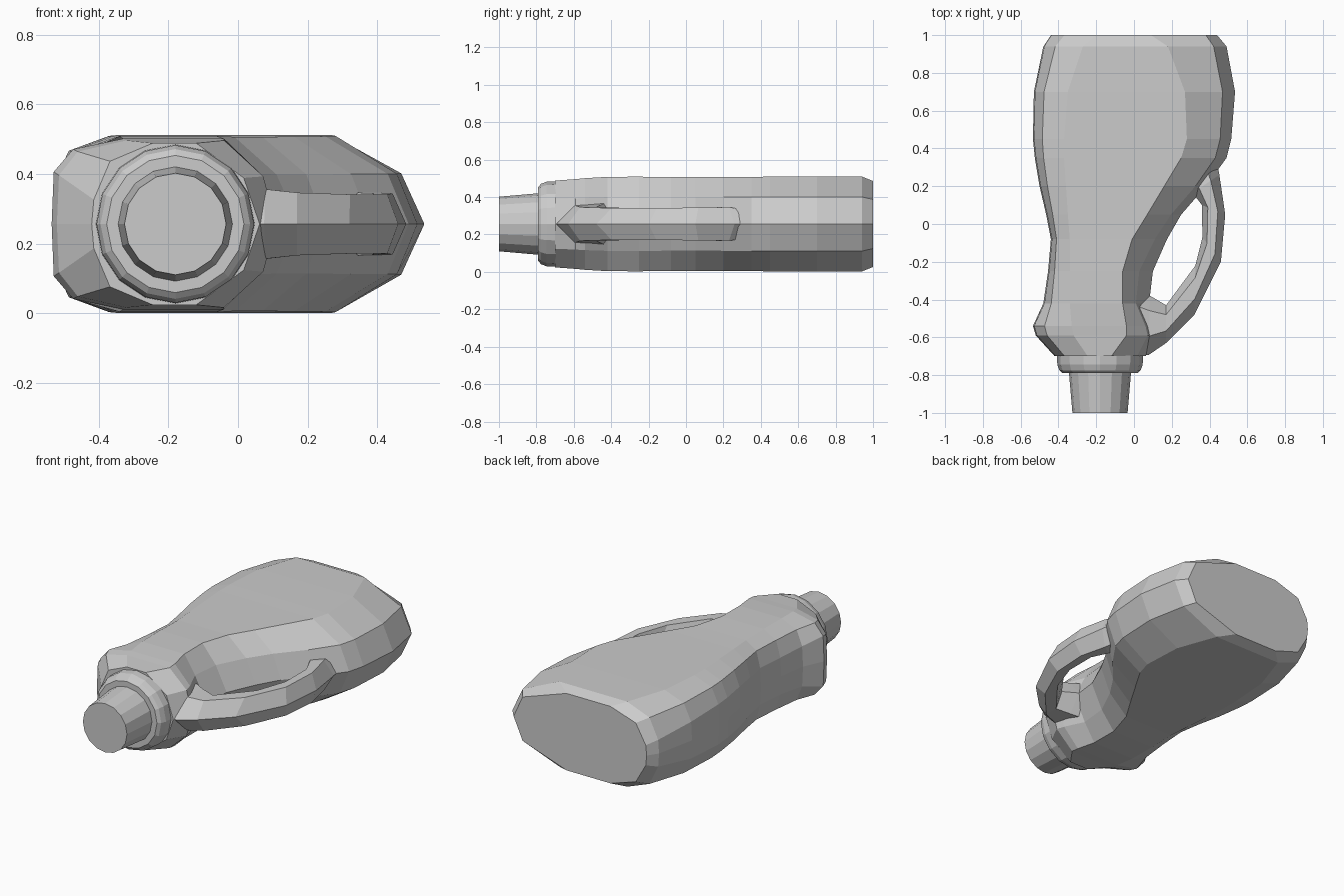
import bpy, bmesh, math
from mathutils import Vector

if "Cube" in bpy.data.objects:
    bpy.data.objects.remove(bpy.data.objects["Cube"])

Z0 = 0.256          # height of the bottle's mid plane
NECK_X = -0.18      # neck axis


def loft(name, rings):
    """Skin a list of closed rings and cap both ends."""
    bm = bmesh.new()
    vs = [[bm.verts.new(p) for p in ring] for ring in rings]
    n = len(vs[0])
    for a, b in zip(vs, vs[1:]):
        for i in range(n):
            j = (i + 1) % n
            bm.faces.new((a[i], a[j], b[j], b[i]))
    bm.faces.new(vs[0])
    bm.faces.new(vs[-1])
    bmesh.ops.recalc_face_normals(bm, faces=bm.faces)
    me = bpy.data.meshes.new(name)
    bm.to_mesh(me)
    bm.free()
    ob = bpy.data.objects.new(name, me)
    bpy.context.collection.objects.link(ob)
    return ob


def mirrored(half):
    """Close an upper half section by mirroring it in the mid plane."""
    low = [(x, y, -z) for x, y, z in reversed(half[1:-1])]
    return [(x, y, z + Z0) for x, y, z in half + low]


def body_ring(y, xl, tl, tr, xr, h, k, f=0.75):
    return mirrored([
        (xl, y, 0), (xl + 0.006, y, k),
        (xl + 0.3 * (tl - xl), y, k + 0.68 * (h - k)),
        (tl, y, h), (tr, y, h),
        (tr + f * (xr - tr), y, h * 0.57), (xr, y, 0)])


def handle_ring(ox, oy, ix, iy, h):
    o, i = Vector((ox, oy, 0)), Vector((ix, iy, 0))
    pts = [(0, 0), (0.32, h), (0.75, h), (1, 0)]
    return mirrored([tuple(o.lerp(i, t) + Vector((0, 0, z))) for t, z in pts])


def lathe(name, profile, sides=16):
    rings = []
    for y, r in profile:
        rings.append([(NECK_X + r * math.cos(a), y, Z0 + r * math.sin(a))
                      for a in (2 * math.pi * i / sides for i in range(sides))])
    return loft(name, rings)


# Body: y, left edge, flat left, flat right, right edge, half height,
# left wall half height, bulge of the right flank (small = hollow finger recess)
body = loft("bottle_body", [body_ring(*s) for s in [
    (1.00, -0.44, -0.20, 0.09, 0.44, 0.230, 0.06, 0.83),
    (0.94, -0.48, -0.27, 0.18, 0.49, 0.254, 0.08, 0.78),
    (0.70, -0.53, -0.35, 0.27, 0.535, 0.255, 0.11),
    (0.45, -0.535, -0.37, 0.28, 0.515, 0.253, 0.12),
    (0.35, -0.525, -0.37, 0.25, 0.49, 0.252, 0.12),
    (0.20, -0.50, -0.36, 0.16, 0.38, 0.251, 0.12),
    (0.05, -0.465, -0.35, 0.07, 0.25, 0.250, 0.11, 0.7),
    (-0.08, -0.44, -0.34, -0.01, 0.175, 0.250, 0.11, 0.65),
    (-0.25, -0.455, -0.34, -0.06, 0.10, 0.253, 0.11, 0.55),
    (-0.42, -0.48, -0.34, -0.06, 0.08, 0.252, 0.12, 0.5),
    (-0.54, -0.535, -0.33, -0.04, 0.10, 0.245, 0.15, 0.72),
    (-0.59, -0.52, -0.32, -0.04, 0.11, 0.240, 0.14),
    (-0.70, -0.42, -0.245, -0.12, 0.062, 0.232, 0.07)]])

# Handle: outer x, y, inner x, y, half height
handle = loft("handle", [handle_ring(*s) for s in [
    (0.43, 0.38, 0.22, 0.27, 0.07),
    (0.452, 0.26, 0.31, 0.165, 0.09),
    (0.483, 0.05, 0.360, 0.10, 0.088),
    (0.46, -0.20, 0.362, -0.07, 0.085),
    (0.32, -0.48, 0.325, -0.22, 0.085),
    (0.17, -0.63, 0.17, -0.43, 0.09),
    (0.075, -0.695, 0.085, -0.38, 0.10),
    (-0.05, -0.685, -0.02, -0.33, 0.12)]])

# Fuse the handle into the body
mod = body.modifiers.new("join_handle", 'BOOLEAN')
mod.operation = 'UNION'
mod.solver = 'EXACT'
mod.object = handle
bpy.context.view_layer.objects.active = body
body.select_set(True)
bpy.ops.object.modifier_apply(modifier=mod.name)
bpy.data.objects.remove(handle)

# Collar and cap
lathe("neck_collar", [(-0.695, 0.228), (-0.745, 0.226),
                      (-0.775, 0.215), (-0.79, 0.197)])
lathe("cap", [(-0.78, 0.165), (-1.0, 0.146)])
